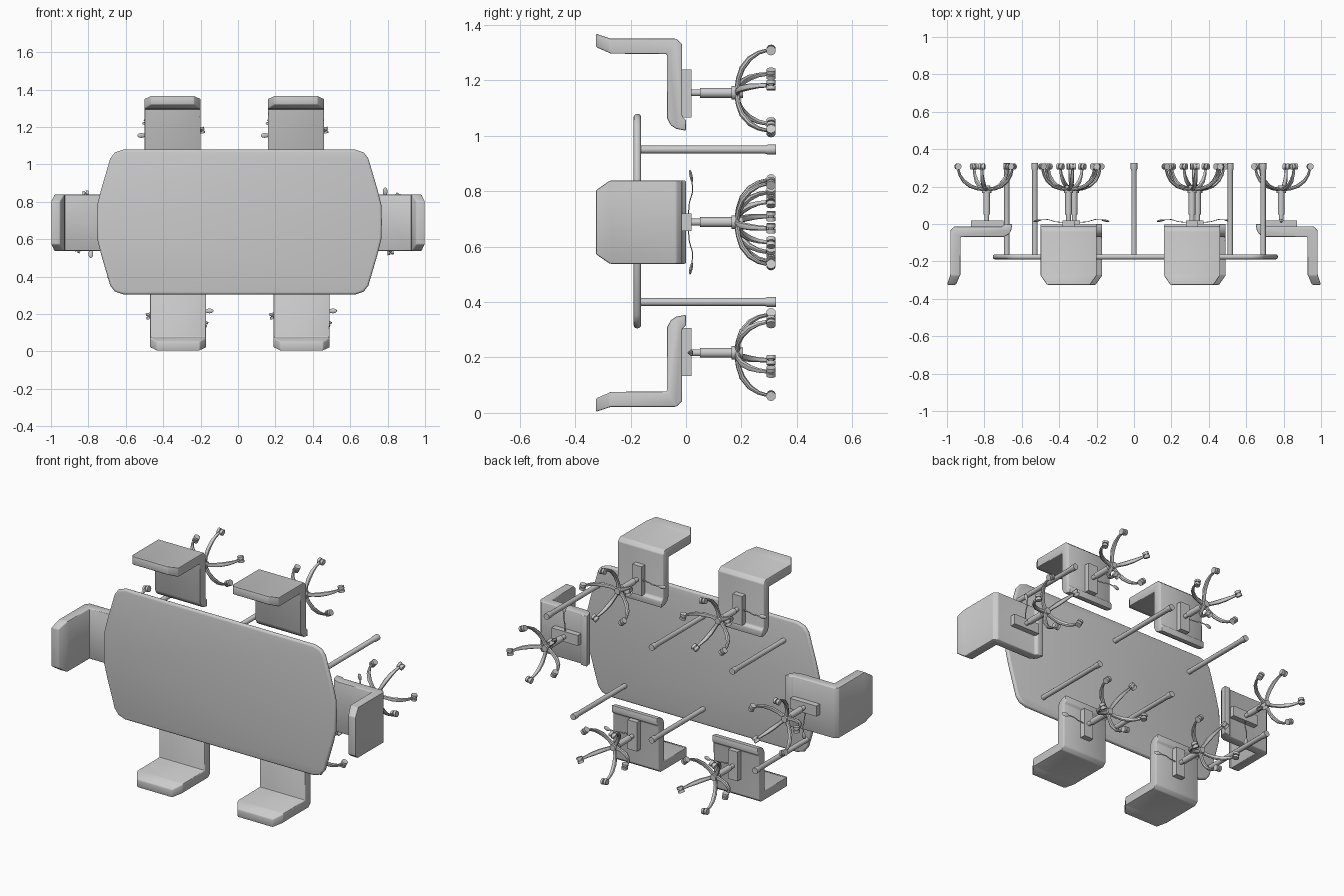
import bpy, bmesh, math
from mathutils import Vector, Matrix

cube = bpy.data.objects.get("Cube")
if cube:
    bpy.data.objects.remove(cube, do_unlink=True)

grey = bpy.data.materials.new("plain_grey")
grey.use_nodes = True
colour = (0.6, 0.6, 0.6, 1)
grey.diffuse_color = colour
grey.node_tree.nodes["Principled BSDF"].inputs["Base Color"].default_value = colour

# Furniture is built with local z as its own "up"; this lays it so that up faces -y
LAY = Matrix.Rotation(math.pi / 2, 4, 'X')
FLOOR = -0.325


def finish(bm, name):
    bmesh.ops.recalc_face_normals(bm, faces=bm.faces)
    mesh = bpy.data.meshes.new(name)
    bm.to_mesh(mesh)
    bm.free()
    mesh.materials.append(grey)
    return mesh


def place(mesh, name, x, z, turn=0):
    ob = bpy.data.objects.new(name, mesh)
    bpy.context.collection.objects.link(ob)
    ob.matrix_world = Matrix.Translation((x, 0, z)) @ LAY @ Matrix.Rotation(math.radians(turn), 4, 'Z')
    return ob


def prism(bm, points, offset):
    """Extrude a closed outline by an offset."""
    face = bm.faces.new([bm.verts.new(p) for p in points])
    new = bmesh.ops.extrude_face_region(bm, geom=[face])["geom"]
    bmesh.ops.translate(bm, vec=offset, verts=[v for v in new if isinstance(v, bmesh.types.BMVert)])
    bmesh.ops.recalc_face_normals(bm, faces=bm.faces)


def round_edges(bm, width, segments, limit=0.6):
    edges = [e for e in bm.edges if len(e.link_faces) == 2 and e.calc_face_angle() > limit]
    bmesh.ops.bevel(bm, geom=edges, offset=width, segments=segments, profile=0.5, affect='EDGES')


def tube(bm, points, radii, ref, sides=10, flat=1.0):
    """Sweep a round section of varying radius along a path."""
    pts = [Vector(p) for p in points]
    ref = Vector(ref)
    rings = []
    for i, p in enumerate(pts):
        t = (pts[min(i + 1, len(pts) - 1)] - pts[max(i - 1, 0)]).normalized()
        other = t.cross(ref).normalized()
        ring = []
        for k in range(sides):
            a = math.tau * k / sides
            ring.append(bm.verts.new(p + radii[i] * (ref * math.cos(a) + other * math.sin(a) * flat)))
        rings.append(ring)
    for a, b in zip(rings, rings[1:]):
        for k in range(sides):
            j = (k + 1) % sides
            bm.faces.new((a[k], a[j], b[j], b[k]))
    bm.faces.new(rings[0])
    bm.faces.new(rings[-1])


# Table top: barrel-shaped outline with a rounded rim
corner = [(0.762, 0), (0.76, 0.09), (0.74, 0.17), (0.69, 0.34), (0.665, 0.372), (0.62, 0.387)]
upper = corner + [(-x, y) for x, y in corner[::-1]]
outline = upper + [(x, -y) for x, y in upper[-2:0:-1]]
bm = bmesh.new()
prism(bm, [(x, y, 0.162) for x, y in outline], (0, 0, 0.027))
round_edges(bm, 0.012, 3, 1.2)
place(finish(bm, "table_top"), "table_top", 0.007, 0.692)

# Table legs with a wider foot
bm = bmesh.new()
tube(bm, [(0, 0, h) for h in (0.165, -0.285, -0.295, FLOOR)],
     [0.0145, 0.0145, 0.018, 0.018], (1, 0, 0), 12)
leg = finish(bm, "table_leg")
for x, z in [(-0.53, 0.95), (0, 0.95), (0.69, 0.95), (-0.68, 0.4), (0, 0.4), (0.515, 0.4)]:
    place(leg, "table_leg", x, z)

chair = {}

# Chair shell: L-shaped side profile with clipped top corners
profile = [(-0.137, 0), (-0.13, 0.035), (-0.117, 0.055), (-0.09, 0.069), (0.14, 0.069),
           (0.141, 0.27), (0.165, 0.325), (0.213, 0.325), (0.195, 0.27), (0.195, 0.035),
           (0.175, 0.014), (-0.085, 0.014), (-0.098, 0)]
bm = bmesh.new()
prism(bm, [(-0.15, v, w) for v, w in profile], (0.3, 0, 0))
for s in (-1, 1):
    cut = bmesh.ops.bisect_plane(bm, geom=bm.verts[:] + bm.edges[:] + bm.faces[:],
                                 plane_co=(s * 0.15, 0, 0.275), plane_no=(s * 0.05, 0, 0.035),
                                 clear_outer=True)["geom_cut"]
    bmesh.ops.holes_fill(bm, edges=[e for e in cut if isinstance(e, bmesh.types.BMEdge)])
bmesh.ops.recalc_face_normals(bm, faces=bm.faces)
round_edges(bm, 0.005, 2)
chair["chair_shell"] = finish(bm, "chair_shell")

# Mechanism block under the seat
bm = bmesh.new()
bmesh.ops.create_cube(bm, size=1, matrix=Matrix.Translation((0, -0.003, -0.001)) @ Matrix.Diagonal((0.062, 0.173, 0.036, 1)))
chair["seat_mechanism"] = finish(bm, "seat_mechanism")

# Gas column and hub
bm = bmesh.new()
steps = [(-0.015, 0.0125), (-0.05, 0.0125), (-0.05, 0.018), (-0.165, 0.018), (-0.165, 0.025),
         (-0.18, 0.025), (-0.18, 0.02), (-0.205, 0.018)]
tube(bm, [(0, 0, h) for h, r in steps], [r for h, r in steps], (1, 0, 0), 16)
chair["column"] = finish(bm, "column")

# Height lever with a flat paddle
bm = bmesh.new()
tube(bm, [(-0.02, 0, -0.008), (-0.07, 0, -0.012), (-0.11, 0, -0.024), (-0.145, 0, -0.022),
          (-0.152, 0, -0.021), (-0.168, 0, -0.018), (-0.182, 0, -0.015), (-0.188, 0, -0.014)],
     [0.004, 0.004, 0.004, 0.004, 0.01, 0.013, 0.01, 0.004], (0, 1, 0), 8, 0.45)
chair["height_lever"] = finish(bm, "height_lever")

# Five curved arms, each with a stem and a pair of wheels
arms, wheels = bmesh.new(), bmesh.new()
path = [(0.012, -0.185), (0.05, -0.189), (0.09, -0.203), (0.125, -0.23), (0.146, -0.262), (0.154, -0.29)]
for i in range(5):
    a = math.radians(82 - 72 * i)
    out = Vector((math.cos(a), math.sin(a), 0))
    side = Vector((-out.y, out.x, 0))
    tube(arms, [out * r + Vector((0, 0, h)) for r, h in path],
         [0.013, 0.011, 0.013, 0.012, 0.009, 0.008], side, 8, 0.8)
    hub = out * 0.156 + Vector((0, 0, FLOOR + 0.018))
    for s in (-1, 1):
        tube(wheels, [hub + side * s * 0.003, hub + side * s * 0.017], [0.0175, 0.0175], out, 10)
    tube(wheels, [hub - side * 0.004, hub + side * 0.004], [0.011, 0.011], out, 8)
chair["base_arms"] = finish(arms, "base_arms")
chair["casters"] = finish(wheels, "casters")

# Six chairs around the table: x, z, turn
seats = {"upper_right": (-0.35, 1.155, 0), "upper_left": (0.31, 1.155, 0),
         "lower_right": (-0.32, 0.217, 180), "lower_left": (0.34, 0.217, 180),
         "end_left": (0.787, 0.688, -90), "end_right": (-0.787, 0.688, 90)}
for where, (x, z, turn) in seats.items():
    for part, mesh in chair.items():
        place(mesh, part + "_" + where, x, z, turn)

# Smooth shading with sharp creases kept
bpy.ops.object.select_all(action='DESELECT')
done = set()
for ob in bpy.context.collection.objects:
    if ob.type == 'MESH' and ob.data.name not in done and ob.data.materials and ob.data.materials[0] == grey:
        done.add(ob.data.name)
        ob.select_set(True)
        bpy.context.view_layer.objects.active = ob
bpy.ops.object.shade_smooth_by_angle(angle=math.radians(40))
